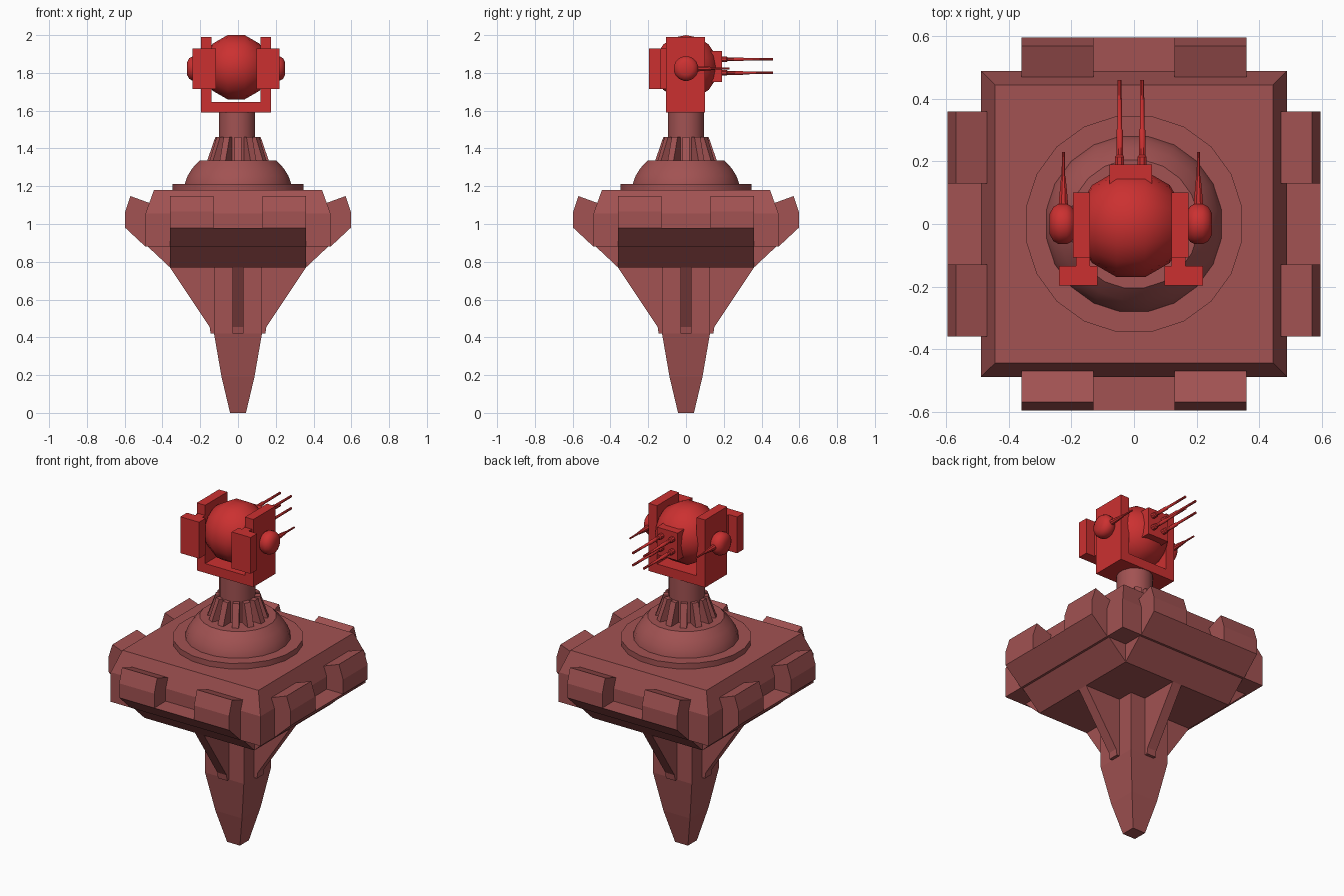
import bpy, bmesh, math
from mathutils import Matrix, Vector

if "Cube" in bpy.data.objects:
    bpy.data.objects.remove(bpy.data.objects["Cube"])


def material(name, rgb):
    m = bpy.data.materials.new(name)
    m.diffuse_color = (*rgb, 1)
    m.use_nodes = True
    m.node_tree.nodes["Principled BSDF"].inputs["Base Color"].default_value = m.diffuse_color
    return m


DULL = material("dull_red", (0.36, 0.085, 0.085))
BRIGHT = material("bright_red", (0.60, 0.03, 0.03))
HX = -0.01  # the head sits slightly off centre


def finish(name, bm, mat, smooth=False):
    bmesh.ops.recalc_face_normals(bm, faces=bm.faces)
    me = bpy.data.meshes.new(name)
    bm.to_mesh(me)
    bm.free()
    me.materials.append(mat)
    ob = bpy.data.objects.new(name, me)
    bpy.context.collection.objects.link(ob)
    if smooth:
        bpy.ops.object.select_all(action='DESELECT')
        ob.select_set(True)
        bpy.context.view_layer.objects.active = ob
        bpy.ops.object.shade_smooth_by_angle(angle=math.radians(40))
    return ob


def lathe(name, profile, segs, mat, axis='Z', loc=(0, 0, 0), phase=0.5, smooth=False):
    """Revolve (radius, height) points around an axis, with closed caps."""
    bm = bmesh.new()
    rings = []
    for r, h in profile:
        ring = []
        for i in range(segs):
            a = 2 * math.pi * (i + phase) / segs
            c, s = r * math.cos(a), r * math.sin(a)
            p = {'Z': (c, s, h), 'Y': (c, h, s), 'X': (h, s, c)}[axis]
            ring.append(bm.verts.new(Vector(p) + Vector(loc)))
        rings.append(ring)
    for a, b in zip(rings, rings[1:]):
        for i in range(segs):
            j = (i + 1) % segs
            bm.faces.new((a[i], a[j], b[j], b[i]))
    bm.faces.new(rings[0])
    bm.faces.new(rings[-1])
    return finish(name, bm, mat, smooth)


def square_stack(name, profile, mat):
    return lathe(name, [(w * math.sqrt(2), z) for w, z in profile], 4, mat)


def radial_prisms(name, profile, t0, t1, count, mat):
    """Extrude a (outward, z) outline sideways from t0 to t1, repeated around z."""
    for k in range(count):
        bm = bmesh.new()
        ends = [[bm.verts.new((x, t, z)) for x, z in profile] for t in (t0, t1)]
        for e in ends:
            bm.faces.new(e)
        n = len(profile)
        for i in range(n):
            j = (i + 1) % n
            bm.faces.new((ends[0][i], ends[0][j], ends[1][j], ends[1][i]))
        bm.transform(Matrix.Rotation(2 * math.pi * k / count, 4, 'Z'))
        finish(f"{name}_{k + 1}", bm, mat)


def box(name, x, y, z, mat):
    bm = bmesh.new()
    bmesh.ops.create_cube(bm, size=1)
    for v in bm.verts:
        v.co = [lo + (c + 0.5) * (hi - lo) for c, (lo, hi) in zip(v.co, (x, y, z))]
    return finish(name, bm, mat)


# Square platform, tapered spike and buttress fins
square_stack("platform", [(0.49, 0.88), (0.49, 1.055), (0.445, 1.18)], DULL)
square_stack("spike", [(0.042, 0), (0.087, 0.19), (0.127, 0.42), (0.127, 0.80)], DULL)
radial_prisms("fin", [(0.08, 0.80), (0.36, 0.78), (0.36, 0.77), (0.15, 0.455), (0.145, 0.42), (0.08, 0.42)],
              -0.03, 0.03, 4, DULL)

# Keel block below, rim bars and paired pads on each side
radial_prisms("keel_bar", [(0, 0.77), (0.36, 0.77), (0.477, 0.88), (0, 0.88)], -0.36, 0.36, 4, DULL)
radial_prisms("rim_bar", [(0.46, 0.88), (0.49, 0.88), (0.597, 0.98), (0.46, 0.98)], -0.36, 0.36, 4, DULL)
PAD = [(0.46, 0.97), (0.597, 0.98), (0.597, 1.065), (0.57, 1.148), (0.46, 1.108)]
for label, t0, t1 in (("left", -0.36, -0.13), ("right", 0.13, 0.36)):
    radial_prisms("pad_" + label, PAD, t0, t1, 4, DULL)

# Turntable disc, dome, neck and ribs
lathe("turntable", [(0.35, 1.17), (0.35, 1.213)], 20, DULL, smooth=True)
lathe("dome", [(0.286, 1.20), (0.283, 1.22), (0.27, 1.255), (0.245, 1.295), (0.207, 1.335)],
      20, DULL, smooth=True)
lathe("neck", [(0.098, 1.32), (0.098, 1.60)], 16, DULL, loc=(-0.005, 0, 0), smooth=True)
radial_prisms("rib", [(0.08, 1.33), (0.165, 1.33), (0.12, 1.46), (0.08, 1.46)], -0.018, 0.018, 12, DULL)

# Yoke holding the head ball
box("yoke_base", (HX - 0.185, HX + 0.185), (-0.107, 0.1), (1.59, 1.645), BRIGHT)
lathe("head_ball", [(0.176 * math.cos(math.radians(a)), 0.176 * math.sin(math.radians(a)))
                    for a in range(-75, 76, 30)], 16, BRIGHT, 'X', (HX, 0, 1.83), 0, True)


def barrel(name, x, z, pts, segs=8):
    lathe(name, pts, segs, BRIGHT, 'Y', (x, 0, z), smooth=True)


# Mirrored side parts: yoke arm, rear plate, pod with small gun, main guns
for side, s in (("left", -1), ("right", 1)):
    def span(a, b):
        return tuple(sorted((HX + s * a, HX + s * b)))
    box(f"yoke_arm_{side}", span(0.13, 0.185), (-0.107, 0.1), (1.60, 1.99), BRIGHT)
    box(f"plate_bracket_{side}", span(0.13, 0.175), (-0.145, -0.09), (1.715, 1.93), BRIGHT)
    box(f"rear_plate_{side}", span(0.107, 0.23), (-0.197, -0.135), (1.715, 1.93), BRIGHT)
    lathe(f"side_pod_{side}", [(0.04, s * 0.178), (0.058, s * 0.19), (0.066, s * 0.205),
                               (0.066, s * 0.23), (0.056, s * 0.248), (0.034, s * 0.26)],
          16, BRIGHT, 'X', (HX, 0, 1.823), smooth=True)
    barrel(f"small_gun_{side}", HX + s * 0.216, 1.823,
           [(0.017, 0.05), (0.015, 0.08), (0.008, 0.15), (0.006, 0.155), (0.005, 0.23)])
    for level, z in (("upper", 1.872), ("lower", 1.80)):
        barrel(f"main_gun_{level}_{side}", HX + s * 0.036, z,
               [(0.016, 0.18), (0.016, 0.215), (0.011, 0.22), (0.011, 0.30), (0.008, 0.305), (0.007, 0.46)])

# Gun mount on the ball
box("gun_mount", (HX - 0.068, HX + 0.068), (0.12, 0.19), (1.752, 1.915), BRIGHT)
